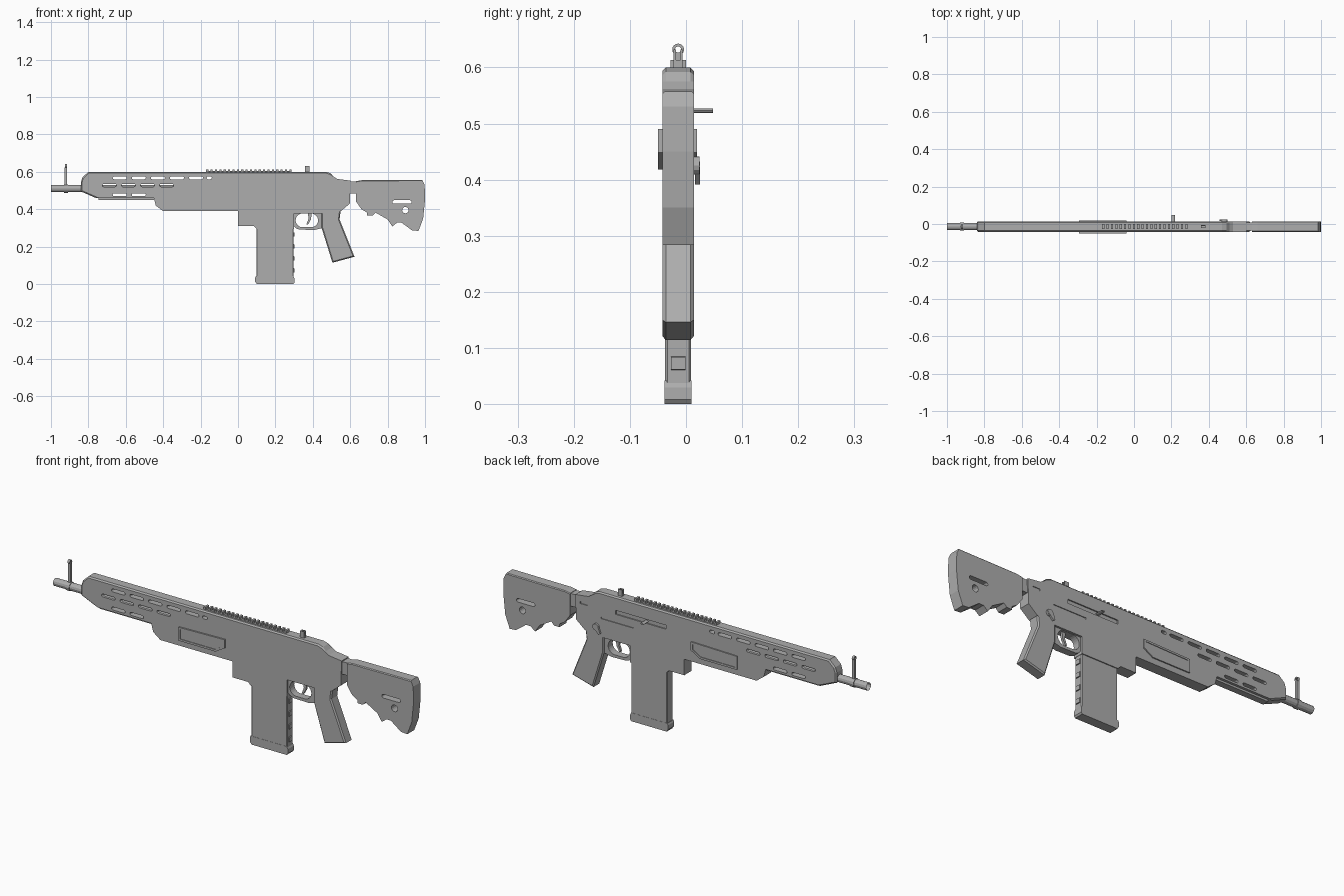
import bpy, bmesh, math
from mathutils import Matrix

if "Cube" in bpy.data.objects:
    bpy.data.objects.remove(bpy.data.objects["Cube"])

YC, Y0, Y1 = -0.014, -0.042, 0.014          # centre plane and side faces

grey = bpy.data.materials.new("grey metal")
grey.diffuse_color = (0.42, 0.42, 0.42, 1)
grey.use_nodes = True
grey.node_tree.nodes["Principled BSDF"].inputs["Base Color"].default_value = grey.diffuse_color


def finish(name, bm):
    bmesh.ops.recalc_face_normals(bm, faces=bm.faces)
    me = bpy.data.meshes.new(name)
    bm.to_mesh(me)
    bm.free()
    me.materials.append(grey)
    ob = bpy.data.objects.new(name, me)
    bpy.context.collection.objects.link(ob)
    return ob


def add_prism(bm, pts, y0, y1):
    """Extrude an x-z outline along y."""
    f = bm.faces.new([bm.verts.new((x, y0, z)) for x, z in pts])
    r = bmesh.ops.extrude_face_region(bm, geom=[f])
    for v in r["geom"]:
        if isinstance(v, bmesh.types.BMVert):
            v.co.y = y1


def plate(name, pts, y0=Y0, y1=Y1, bevel=0, where=lambda a, b: True):
    bm = bmesh.new()
    add_prism(bm, pts, y0, y1)
    if bevel:
        rim = [e for e in bm.edges
               if abs(e.verts[0].co.y - e.verts[1].co.y) < 1e-6
               and where(e.verts[0].co, e.verts[1].co)]
        bmesh.ops.bevel(bm, geom=rim, offset=bevel, segments=1,
                        affect='EDGES', clamp_overlap=True)
    return finish(name, bm)


def box_pts(x0, x1, z0, z1):
    return [(x0, z0), (x1, z0), (x1, z1), (x0, z1)]


def slot_pts(x0, x1, z0, z1, n=5):
    """Rounded slot outline."""
    r = min(x1 - x0, z1 - z0) / 2
    pts = []
    for cx, cz, a0 in ((x1 - r, z0 + r, -90), (x1 - r, z1 - r, 0),
                       (x0 + r, z1 - r, 90), (x0 + r, z0 + r, 180)):
        for i in range(n):
            a = math.radians(a0 + 90 * i / (n - 1))
            p = (cx + r * math.cos(a), cz + r * math.sin(a))
            if not pts or math.dist(p, pts[-1]) > 1e-5:
                pts.append(p)
    if math.dist(pts[0], pts[-1]) < 1e-5:
        pts.pop()
    return pts


def cut(ob, outlines):
    """Cut a list of (outline, y0, y1) prisms out of an object."""
    bm = bmesh.new()
    for pts, a, b in outlines:
        add_prism(bm, pts, a, b)
    tool = finish("cutter", bm)
    tool.hide_render = True
    mod = ob.modifiers.new("cut", 'BOOLEAN')
    mod.operation, mod.solver, mod.object = 'DIFFERENCE', 'EXACT', tool
    dg = bpy.context.evaluated_depsgraph_get()
    me = bpy.data.meshes.new_from_object(ob.evaluated_get(dg))
    ob.modifiers.clear()
    ob.data = me
    bpy.data.objects.remove(tool)


def rod(name, centre, r, length, axis, sides=12):
    bm = bmesh.new()
    rot = Matrix.Rotation(math.pi / 2, 4, 'Y' if axis == 'x' else 'X')
    bmesh.ops.create_cone(bm, cap_ends=True, segments=sides, radius1=r, radius2=r,
                          depth=length, matrix=Matrix.Translation(centre) @ rot)
    return finish(name, bm)


# Receiver and handguard in one body, chamfered along the top and nose
body = plate("receiver", [
    (-0.84, 0.495), (-0.76, 0.46), (-0.45, 0.46), (-0.44, 0.42), (-0.40, 0.39),
    (0.0, 0.39), (0.0, 0.31), (0.085, 0.31), (0.10, 0.295), (0.30, 0.295),
    (0.30, 0.378), (0.50, 0.378), (0.55, 0.39), (0.598, 0.43), (0.602, 0.553),
    (0.53, 0.562), (0.51, 0.575), (0.495, 0.592), (0.47, 0.60), (-0.80, 0.60),
    (-0.832, 0.57), (-0.84, 0.545)],
    bevel=0.009, where=lambda a, b: min(a.z, b.z) > 0.57 or max(a.x, b.x) < -0.75)

# Vent slots, side grooves
holes = [slot_pts(-0.67 + 0.102 * i, -0.595 + 0.102 * i, 0.56, 0.575) for i in range(5)]
holes.append(slot_pts(-0.168, -0.14, 0.56, 0.575))
holes += [slot_pts(-0.725 + 0.102 * i, -0.65 + 0.102 * i, 0.52, 0.535) for i in range(4)]
holes += [slot_pts(-0.67 + 0.102 * i, -0.595 + 0.102 * i, 0.47, 0.485) for i in range(2)]
cuts = [(h, -0.1, 0.1) for h in holes]
cuts.append((box_pts(0.10, 0.38, 0.513, 0.533), Y1 - 0.006, 0.1))
cuts.append((box_pts(0.28, 0.46, 0.470, 0.478), Y1 - 0.004, 0.1))
cuts.append((box_pts(0.535, 0.575, 0.515, 0.525), Y1 - 0.004, 0.1))
cut(body, cuts)

# Raised side panels with a recessed middle
for name, a, b, c, d in (("side_panel_front", -0.050, Y0 + 0.002, -0.1, -0.047),
                         ("side_panel_back", Y1 - 0.002, 0.020, 0.017, 0.1)):
    p = plate(name, [(-0.295, 0.418), (-0.09, 0.418), (-0.04, 0.448),
                     (-0.04, 0.49), (-0.06, 0.49), (-0.295, 0.485)], a, b)
    cut(p, [([(-0.285, 0.428), (-0.093, 0.428), (-0.05, 0.454),
              (-0.05, 0.481), (-0.285, 0.476)], c, d)])

# Lower accessory strip
plate("lower_strip", box_pts(-0.745, -0.45, 0.45, 0.462), -0.030, 0.002)

# Barrel with bore, visible through the middle slots
barrel = rod("barrel", (-0.65, YC, 0.51), 0.019, 0.70, 'x')
bm = bmesh.new()
bm.from_mesh(barrel.data)
tip = [f for f in bm.faces if f.normal.x < -0.9]
bmesh.ops.inset_region(bm, faces=tip, thickness=0.008)
bmesh.ops.translate(bm, verts=list(tip[0].verts), vec=(0.04, 0, 0))
bm.to_mesh(barrel.data)
bm.free()
rod("barrel_collar", (-0.92, YC, 0.51), 0.022, 0.022, 'x')

# Front sight: post and ring
plate("front_sight_post", box_pts(-0.927, -0.913, 0.52, 0.624), YC - 0.006, YC + 0.006)
bm = bmesh.new()
n = 16
for ring in range(n):
    a = 2 * math.pi * ring / n
    for x, r in ((-0.926, 0.0055), (-0.926, 0.0105), (-0.914, 0.0105), (-0.914, 0.0055)):
        bm.verts.new((x, YC + r * math.cos(a), 0.632 + r * math.sin(a)))
bm.verts.ensure_lookup_table()
for i in range(n):
    for k in range(4):
        j, m = (i + 1) % n, (k + 1) % 4
        bm.faces.new([bm.verts[q] for q in (4 * i + k, 4 * i + m, 4 * j + m, 4 * j + k)])
finish("front_sight_ring", bm)

# Top rail with teeth
plate("rail_base", box_pts(-0.17, 0.285, 0.598, 0.604), -0.026, -0.002)
bm = bmesh.new()
for i in range(20):
    x = -0.17 + i * 0.0234
    add_prism(bm, box_pts(x, x + 0.011, 0.598, 0.613), -0.028, 0.0)
finish("rail_teeth", bm)

# Rear sight with a notch between two ears
plate("rear_sight_base", box_pts(0.358, 0.381, 0.598, 0.613), -0.022, -0.006)
for s in (-1, 1):
    plate("rear_sight_ear", box_pts(0.358, 0.381, 0.612, 0.632),
          YC + s * 0.006 - 0.002, YC + s * 0.006 + 0.002)

# Magazine, base lip and rear nubs
plate("magazine", box_pts(0.098, 0.298, 0.03, 0.36), -0.037, 0.009, bevel=0.004)
plate("magazine_base", [(0.092, 0.012), (0.10, 0.003), (0.10, 0.0), (0.296, 0.0),
                        (0.302, 0.008), (0.302, 0.03), (0.296, 0.042), (0.096, 0.042),
                        (0.092, 0.034)], -0.038, 0.010)
for i in range(4):
    z = 0.073 + 0.064 * i
    plate("magazine_nub", [(0.29, z - 0.013), (0.303, z - 0.011),
                           (0.303, z + 0.011), (0.29, z + 0.013)], -0.027, -0.001)

# Trigger guard and trigger
guard = plate("trigger_guard", [(0.29, 0.385), (0.29, 0.32), (0.312, 0.297), (0.33, 0.291),
                                (0.41, 0.289), (0.455, 0.30), (0.47, 0.385)], -0.032, 0.004)
cut(guard, [(slot_pts(0.308, 0.428, 0.304, 0.377, 7), -0.1, 0.1)])
plate("trigger", [(0.372, 0.385), (0.378, 0.35), (0.366, 0.32), (0.374, 0.317),
                  (0.39, 0.345), (0.395, 0.385)], -0.020, -0.008)

# Grip
plate("grip", [(0.447, 0.40), (0.447, 0.30), (0.505, 0.114), (0.623, 0.146),
               (0.543, 0.345), (0.55, 0.40)], bevel=0.006,
      where=lambda a, b: min(a.z, b.z) < 0.37)

# Neck and stock
plate("stock_neck", box_pts(0.595, 0.64, 0.485, 0.548), -0.036, 0.008)
stock = plate("stock", [
    (0.632, 0.55), (0.632, 0.44), (0.66, 0.40), (0.69, 0.382), (0.69, 0.366),
    (0.72, 0.366), (0.735, 0.382), (0.80, 0.345), (0.825, 0.308), (0.85, 0.328),
    (0.875, 0.328), (0.93, 0.287), (0.965, 0.284), (0.99, 0.35), (1.0, 0.45),
    (0.998, 0.53), (0.985, 0.557), (0.66, 0.555)], bevel=0.004,
    where=lambda a, b: min(a.z, b.z) > 0.52 and max(a.x, b.x) < 0.99)
cut(stock, [(slot_pts(0.825, 0.928, 0.43, 0.448), -0.1, 0.1),
            (slot_pts(0.878, 0.912, 0.378, 0.412), -0.1, 0.1)])

# Charging handle and safety lever on the back side
rod("charging_handle", (0.21, 0.028, 0.523), 0.010, 0.040, 'y').scale.z = 1
for v in bpy.data.objects["charging_handle"].data.vertices:
    v.co.z = 0.523 + (v.co.z - 0.523) * 0.4
rod("safety_pivot", (0.485, 0.016, 0.425), 0.016, 0.016, 'y')
plate("safety_lever", [(0.472, 0.432), (0.458, 0.398), (0.468, 0.391), (0.50, 0.425)],
      0.016, 0.025)
